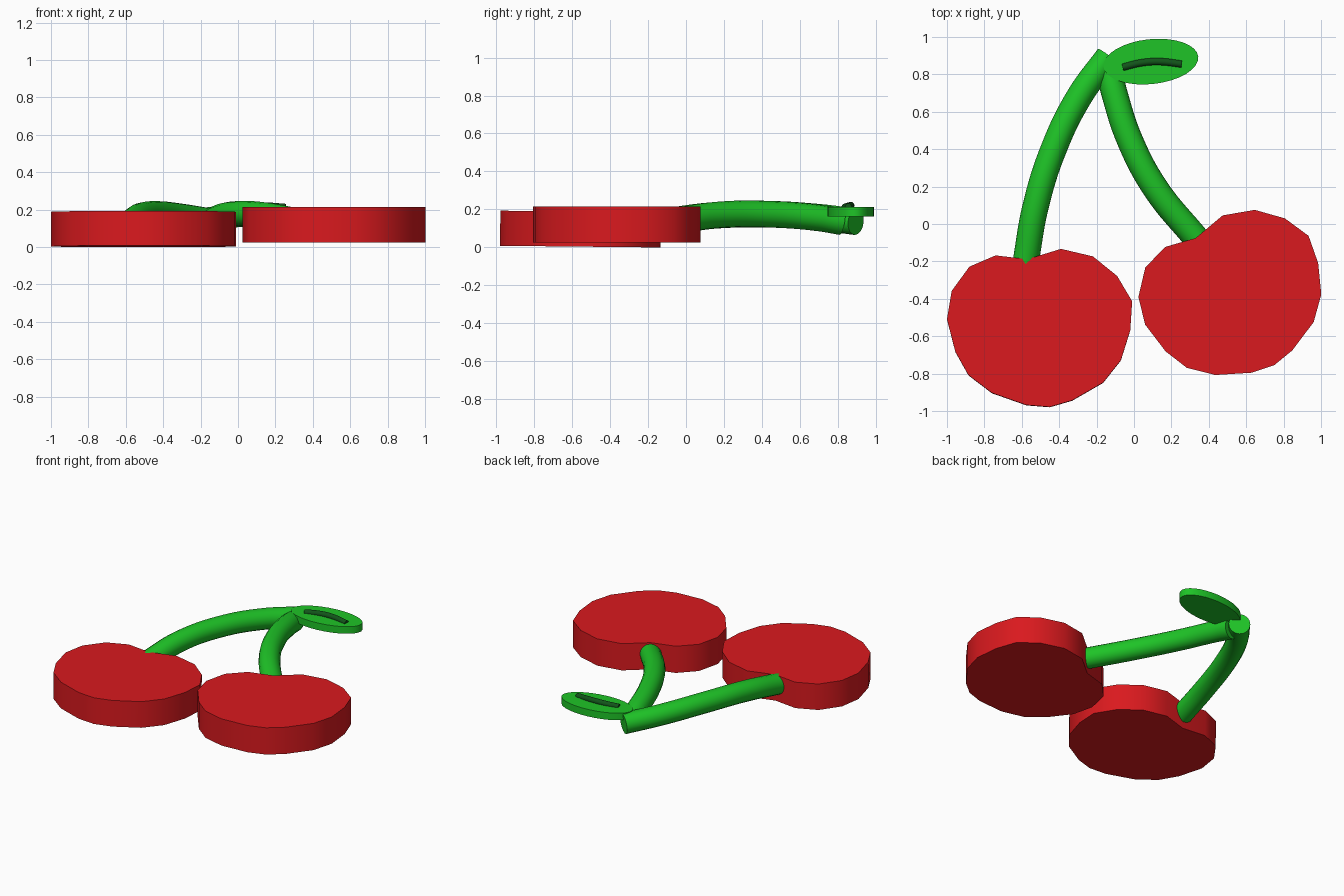
import bpy, bmesh
from math import radians, cos, sin, pi
from mathutils import Matrix, Vector

if "Cube" in bpy.data.objects:
    bpy.data.objects.remove(bpy.data.objects["Cube"])


def material(name, rgb):
    m = bpy.data.materials.new(name)
    m.diffuse_color = (*rgb, 1)
    m.use_nodes = True
    m.node_tree.nodes["Principled BSDF"].inputs["Base Color"].default_value = m.diffuse_color
    return m


RED = material("cherry_red", (0.70, 0.01, 0.013))
GREEN = material("stem_green", (0.013, 0.55, 0.02))
DARK = material("vein_green", (0.006, 0.09, 0.01))


def slab(name, outline, height, matrix, mat):
    """Extrude a flat outline upward and place it."""
    bm = bmesh.new()
    face = bm.faces.new([bm.verts.new((x, y, 0)) for x, y in outline])
    top = bmesh.ops.extrude_face_region(bm, geom=[face])
    verts = [v for v in top["geom"] if isinstance(v, bmesh.types.BMVert)]
    bmesh.ops.translate(bm, verts=verts, vec=(0, 0, height))
    bmesh.ops.recalc_face_normals(bm, faces=bm.faces)
    me = bpy.data.meshes.new(name)
    bm.to_mesh(me)
    bm.free()
    me.materials.append(mat)
    ob = bpy.data.objects.new(name, me)
    bpy.context.collection.objects.link(ob)
    ob.matrix_world = matrix
    bpy.ops.object.select_all(action='DESELECT')
    bpy.context.view_layer.objects.active = ob
    ob.select_set(True)
    bpy.ops.object.shade_smooth_by_angle(angle=radians(35))
    return ob


def tube(name, points, radius, mat):
    """Round tube with flat caps along a smooth path."""
    cu = bpy.data.curves.new(name, 'CURVE')
    cu.dimensions = '3D'
    cu.bevel_depth = radius
    cu.bevel_resolution = 6
    cu.resolution_u = 8
    cu.use_fill_caps = True
    sp = cu.splines.new('BEZIER')
    sp.bezier_points.add(len(points) - 1)
    for bp, co in zip(sp.bezier_points, points):
        bp.co = co
        bp.handle_left_type = bp.handle_right_type = 'AUTO'
    cu.materials.append(mat)
    ob = bpy.data.objects.new(name, cu)
    bpy.context.collection.objects.link(ob)
    return ob


# cherries: one notched outline (origin at the notch), placed twice
notch = Vector((-0.57, -0.19))
outline = [(-.74, -.17), (-.57, -.19), (-.39, -.135), (-.22, -.175), (-.09, -.28),
           (-.01, -.415), (-.02, -.57), (-.07, -.73), (-.165, -.85), (-.33, -.945),
           (-.45, -.98), (-.575, -.97), (-.76, -.905), (-.885, -.81), (-.955, -.685),
           (-1, -.51), (-.975, -.36), (-.88, -.23)]
cherry = [(x - notch.x, y - notch.y) for x, y in outline]
slab("left_cherry", cherry, 0.185,
     Matrix.Translation((-.57, -.19, 0.0)) @ Matrix.Rotation(radians(-0.6), 4, 'X'), RED)
slab("right_cherry", cherry, 0.19,
     Matrix.Translation((.33, -.075, 0.025)) @ Matrix.Rotation(radians(23), 4, 'Z'), RED)

# stems, arched slightly upward
tube("left_stem", [(-.58, -.21, .115), (-.527, .09, .163), (-.43, .40, .175),
                   (-.29, .685, .16), (-.136, .895, .135)], 0.07, GREEN)
tube("right_stem", [(-.135, .82, .135), (-.105, .70, .155), (-.025, .455, .174),
                    (.115, .19, .172), (.335, -.08, .135)], 0.07, GREEN)

# leaf and its raised centre vein
N = 32
leaf = [(.255 * cos(2 * pi * i / N), .12 * sin(2 * pi * i / N)) for i in range(N)]
slab("leaf", leaf, 0.05,
     Matrix.Translation((.09, .868, .163)) @ Matrix.Rotation(radians(6), 4, 'Z'), GREEN)
tube("leaf_vein", [(-.06, .838, .212), (.04, .862, .219), (.14, .868, .22),
                   (.255, .855, .212)], 0.019, DARK)
